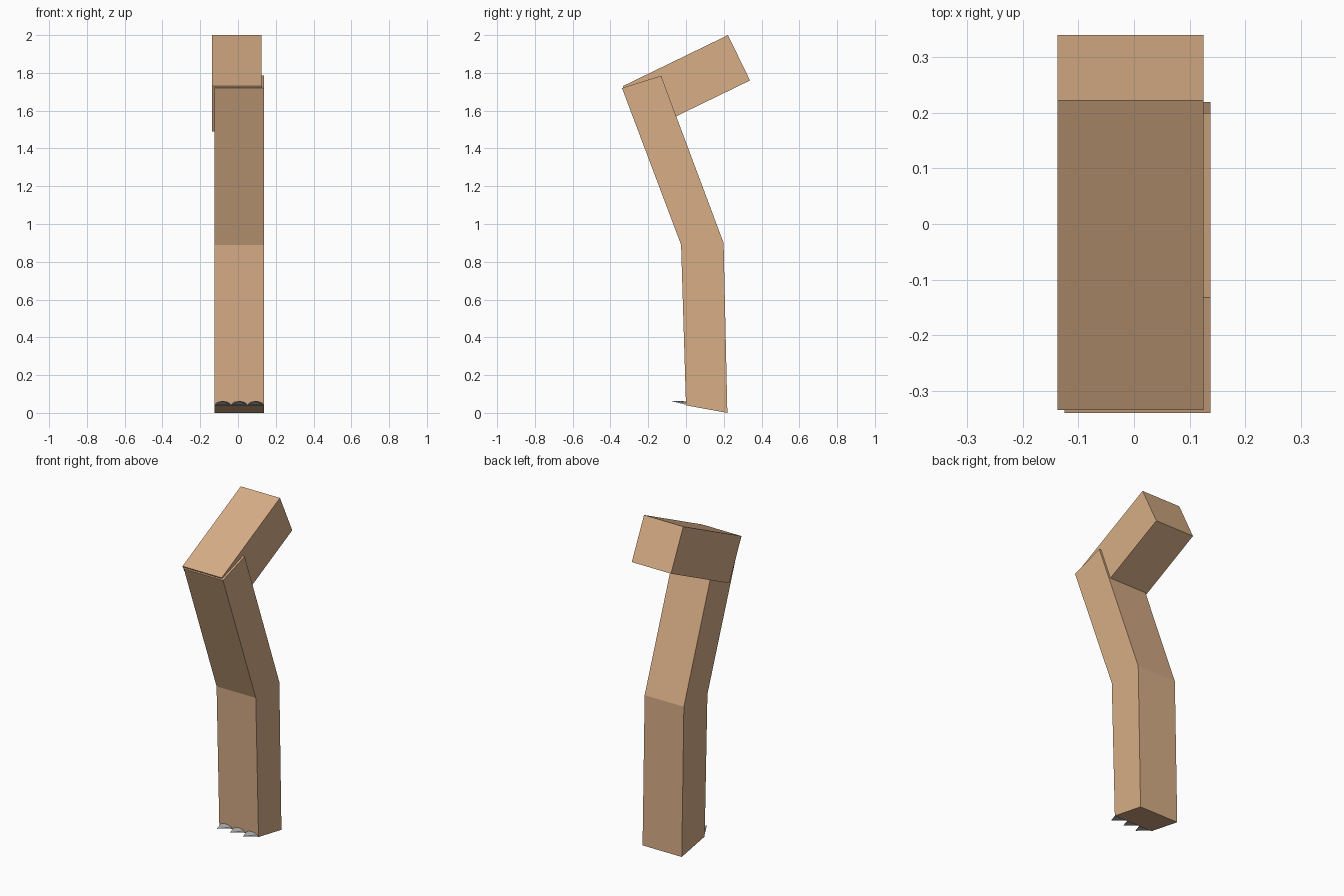
import bpy, math

if "Cube" in bpy.data.objects:
    bpy.data.objects.remove(bpy.data.objects["Cube"])


def material(name, rgb):
    m = bpy.data.materials.new(name)
    m.diffuse_color = (*rgb, 1)
    m.use_nodes = True
    m.node_tree.nodes["Principled BSDF"].inputs["Base Color"].default_value = m.diffuse_color
    return m


TAN = material("tan hide", (0.68, 0.42, 0.24))
GREY = material("grey claw", (0.50, 0.50, 0.51))


def add_object(name, verts, faces, mat):
    mesh = bpy.data.meshes.new(name)
    mesh.from_pydata(verts, [], faces)
    mesh.materials.append(mat)
    mesh.update()
    ob = bpy.data.objects.new(name, mesh)
    bpy.context.collection.objects.link(ob)
    return ob


def limb(name, profile, x0, x1):
    """Extrude a side profile (y, z), listed counter-clockwise from +x, along x."""
    n = len(profile)
    verts = [(x, y, z) for x in (x0, x1) for y, z in profile]
    faces = [tuple(reversed(range(n))), tuple(range(n, 2 * n))]
    faces += [(i, (i + 1) % n, n + (i + 1) % n, n + i) for i in range(n)]
    return add_object(name, verts, faces, TAN)


# Three limb segments
limb("lower_leg", [(0.0, 0.04), (0.219, 0.0), (0.199, 0.90), (-0.026, 0.89)], -0.125, 0.137)
limb("middle_leg", [(-0.026, 0.89), (0.199, 0.90), (-0.132, 1.785), (-0.339, 1.72)], -0.125, 0.137)
limb("thigh", [(-0.334, 1.73), (-0.217, 1.49), (0.339, 1.76), (0.222, 2.0)], -0.137, 0.125)

# Claws: half-round base tapering to a slightly raised tip
STEPS = 6
for k in range(3):
    cx = 0.006 + (k - 1) * 0.087
    base = [(cx + 0.043 * math.cos(math.pi * i / STEPS), 0.004,
             0.042 + 0.019 * math.sin(math.pi * i / STEPS)) for i in range(STEPS + 1)]
    n = len(base)
    faces = [(i, (i + 1) % n, n) for i in range(n)] + [tuple(reversed(range(n)))]
    claw = add_object(f"claw_{k + 1}", base + [(cx, -0.085, 0.064)], faces, GREY)
    claw.data.flip_normals()
